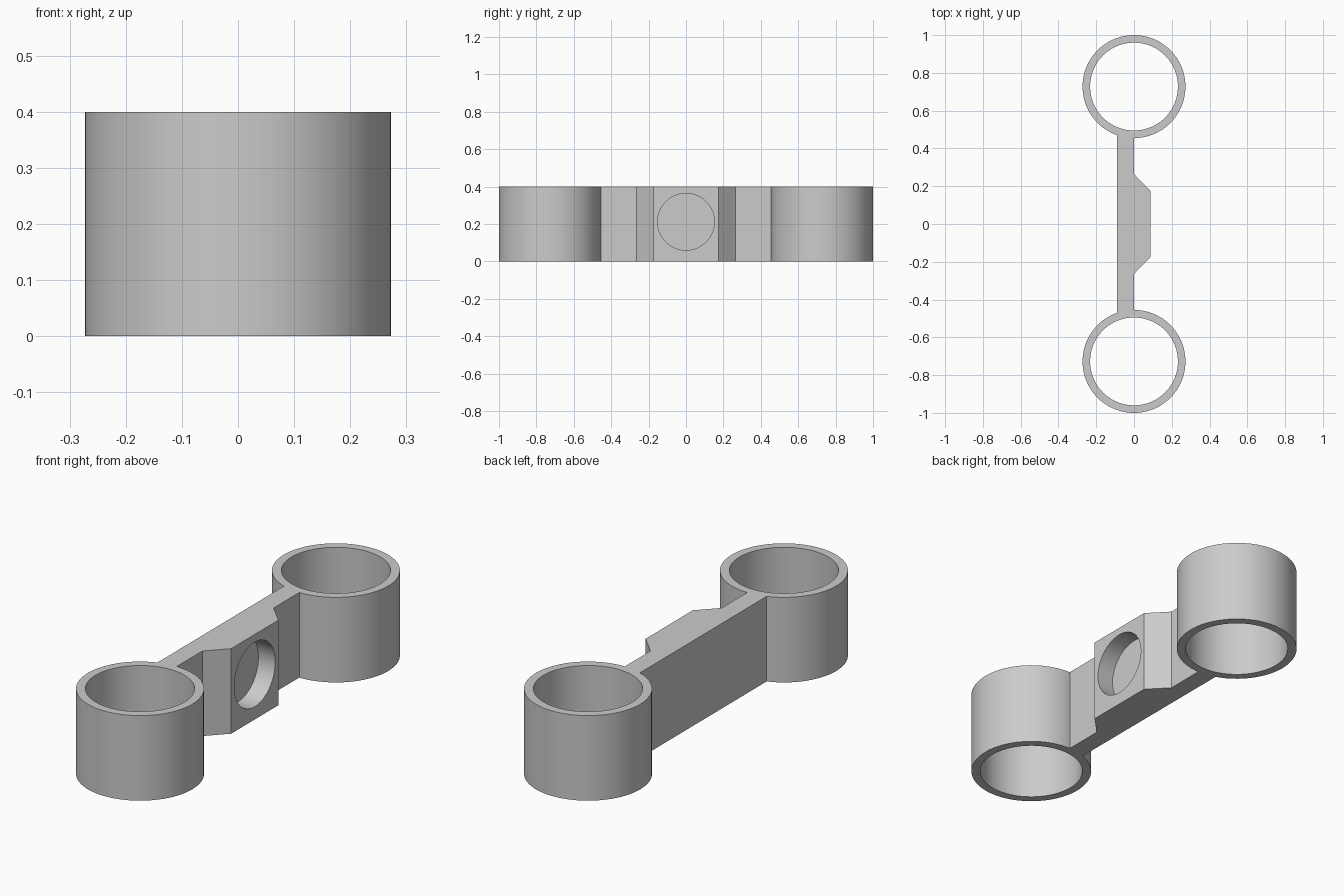
import bpy, bmesh, math

cube = bpy.data.objects.get("Cube")
if cube:
    bpy.data.objects.remove(cube, do_unlink=True)

H = 0.4                        # overall height
RING_Y, R_OUT, R_IN = 0.7275, 0.2725, 0.2325
BAR_BACK, BOSS_X = -0.09, 0.087
POCKET_R, POCKET_Z = 0.152, 0.212
SEG = 96

grey = bpy.data.materials.new("plain grey")
grey.use_nodes = True
color = (0.6, 0.6, 0.6, 1.0)
grey.diffuse_color = color
grey.node_tree.nodes["Principled BSDF"].inputs["Base Color"].default_value = color


def finish(name, bm):
    bmesh.ops.recalc_face_normals(bm, faces=bm.faces)
    mesh = bpy.data.meshes.new(name)
    bm.to_mesh(mesh)
    bm.free()
    mesh.materials.append(grey)
    obj = bpy.data.objects.new(name, mesh)
    bpy.context.collection.objects.link(obj)
    return obj


def smooth(obj):
    bpy.ops.object.select_all(action="DESELECT")
    obj.select_set(True)
    bpy.context.view_layer.objects.active = obj
    bpy.ops.object.shade_smooth_by_angle(angle=math.radians(30))


def ring(name, y):
    """Open tube: a rectangular wall section swept around the vertical axis."""
    bm = bmesh.new()
    section = [(R_IN, 0), (R_OUT, 0), (R_OUT, H), (R_IN, H)]
    loops = []
    for i in range(SEG):
        a = 2 * math.pi * i / SEG
        loops.append([bm.verts.new((r * math.cos(a), y + r * math.sin(a), z))
                      for r, z in section])
    for i in range(SEG):
        p, q = loops[i], loops[(i + 1) % SEG]
        for k in range(4):
            n = (k + 1) % 4
            bm.faces.new((p[k], p[n], q[n], q[k]))
    smooth(finish(name, bm))


ring("front_ring", -RING_Y)
ring("rear_ring", RING_Y)

# Connecting arm with chamfered boss; its ends follow the ring walls
half = [(BOSS_X, 0.175), (0, 0.265)]
for i in range(7):
    x = BAR_BACK * i / 6
    half.append((x, RING_Y - math.sqrt(R_OUT ** 2 - x ** 2) + 0.001))
outline = half + [(x, -y) for x, y in reversed(half)]
bm = bmesh.new()
base = bm.faces.new([bm.verts.new((x, y, 0)) for x, y in outline])
top = bmesh.ops.extrude_face_region(bm, geom=[base])["geom"]
bmesh.ops.translate(bm, vec=(0, 0, H),
                    verts=[v for v in top if isinstance(v, bmesh.types.BMVert)])
arm = finish("connecting_arm", bm)

# Blind round pocket in the boss, floor level with the bar face
bm = bmesh.new()
rim = [bm.verts.new((0, POCKET_R * math.cos(2 * math.pi * i / 64),
                     POCKET_Z + POCKET_R * math.sin(2 * math.pi * i / 64)))
       for i in range(64)]
disc = bm.faces.new(rim)
out = bmesh.ops.extrude_face_region(bm, geom=[disc])["geom"]
bmesh.ops.translate(bm, vec=(BOSS_X + 0.1, 0, 0),
                    verts=[v for v in out if isinstance(v, bmesh.types.BMVert)])
cutter = finish("pocket_cutter", bm)
cutter.hide_render = True

cut = arm.modifiers.new("pocket", "BOOLEAN")
cut.operation = "DIFFERENCE"
cut.solver = "EXACT"
cut.object = cutter
bpy.ops.object.select_all(action="DESELECT")
arm.select_set(True)
bpy.context.view_layer.objects.active = arm
bpy.ops.object.modifier_apply(modifier=cut.name)
bpy.data.objects.remove(cutter, do_unlink=True)
smooth(arm)
